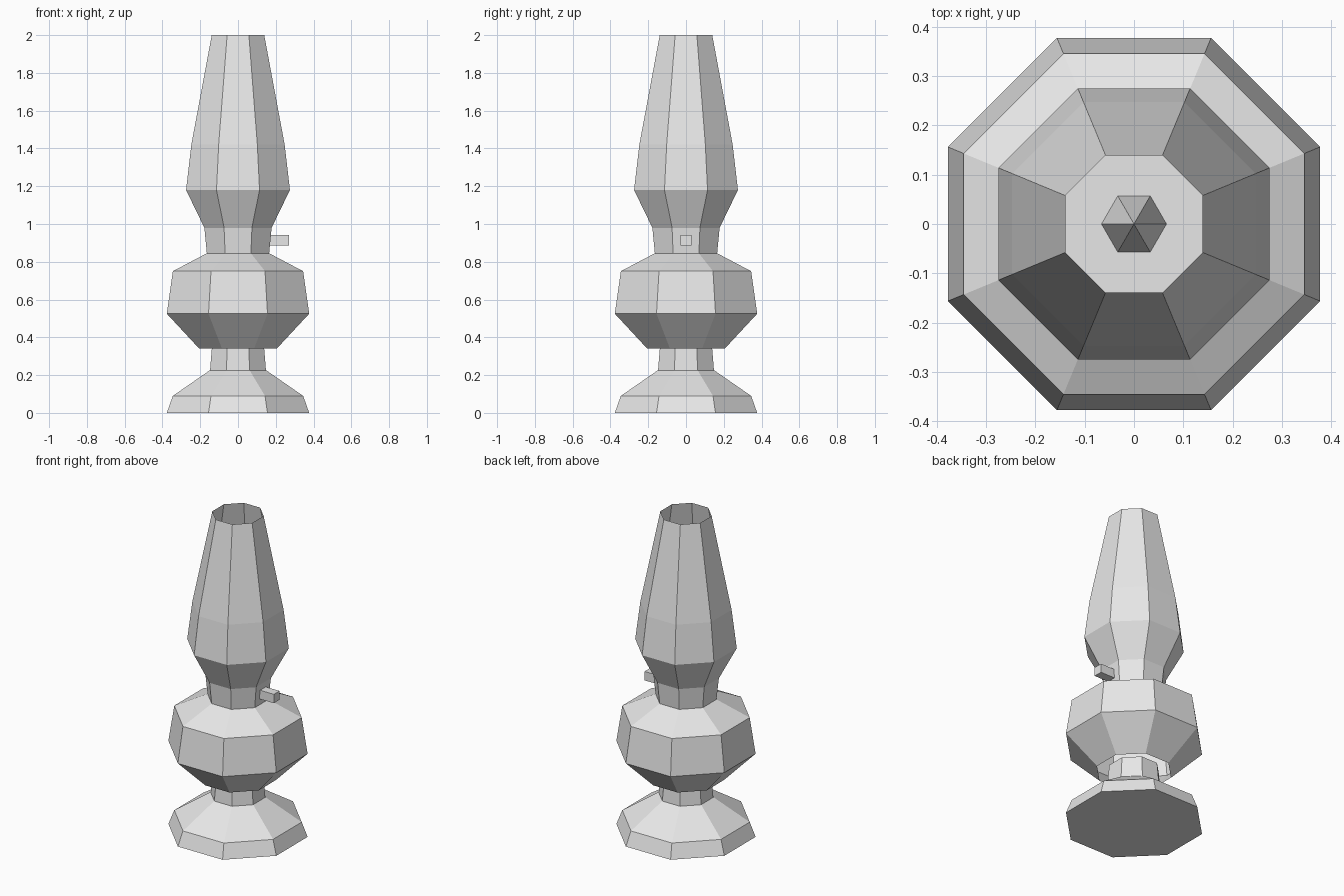
import bpy
import bmesh
from math import cos, sin, pi

cube = bpy.data.objects.get("Cube")
if cube:
    bpy.data.objects.remove(cube, do_unlink=True)

grey = bpy.data.materials.new("plain grey")
grey.use_nodes = True
colour = (0.8, 0.8, 0.8, 1)
grey.diffuse_color = colour
grey.node_tree.nodes["Principled BSDF"].inputs["Base Color"].default_value = colour


def finish(name, bm):
    mesh = bpy.data.meshes.new(name)
    bm.to_mesh(mesh)
    bm.free()
    mesh.materials.append(grey)
    obj = bpy.data.objects.new(name, mesh)
    bpy.context.collection.objects.link(obj)
    return obj


def turned(name, profile, sides=8, turn=pi / 8, bottom=False, top=False):
    """Faceted shell from (distance to flat side, height) pairs."""
    bm = bmesh.new()
    rings = []
    for flat, z in profile:
        r = flat / cos(pi / sides)
        angles = [turn + 2 * pi * i / sides for i in range(sides)]
        rings.append([bm.verts.new((r * cos(a), r * sin(a), z)) for a in angles])
    for low, high in zip(rings, rings[1:]):
        for i in range(sides):
            j = (i + 1) % sides
            bm.faces.new((low[i], low[j], high[j], high[i]))
    if bottom:
        bm.faces.new(rings[0][::-1])
    if top:
        bm.faces.new(rings[-1])
    return finish(name, bm)


# Stand and waist
turned("foot", [(0.377, 0), (0.345, 0.09), (0.15, 0.225)], bottom=True, top=True)
turned("waist", [(0.148, 0.225), (0.137, 0.36)], top=True)

# Oil bowl, open underneath around the waist
turned("oil_bowl", [(0.205, 0.34), (0.377, 0.525), (0.345, 0.75), (0.165, 0.845)], top=True)

# Burner collar closed at the top
turned("burner_collar", [(0.165, 0.845), (0.178, 0.98)], top=True)

# Open glass chimney
turned("chimney", [(0.178, 0.98), (0.275, 1.18), (0.247, 1.42), (0.139, 2)])

# Pointed flame inside the chimney
turned("flame", [(0.057, 0.98), (0.001, 1.28)], sides=6, turn=0, top=True)

# Wick knob on the left side
bm = bmesh.new()
bmesh.ops.create_cube(bm, size=1)
bmesh.ops.scale(bm, vec=(0.12, 0.056, 0.056), verts=bm.verts)
bmesh.ops.translate(bm, vec=(0.21, 0, 0.914), verts=bm.verts)
finish("wick_knob", bm)
